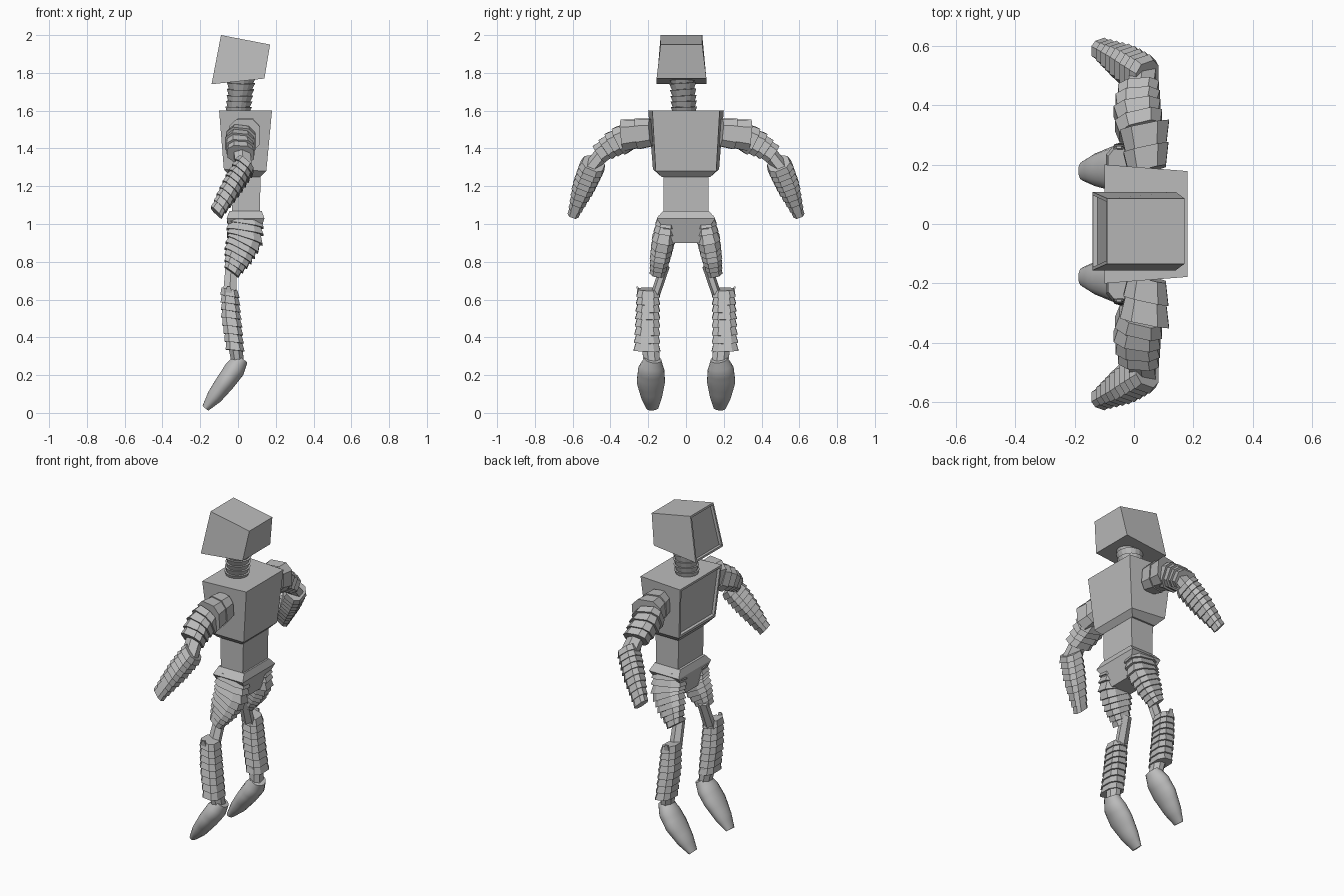
import bpy, bmesh, math
from mathutils import Vector

cube = bpy.data.objects.get("Cube")
if cube:
    bpy.data.objects.remove(cube)

grey = bpy.data.materials.new("plain grey")
grey.use_nodes = True
grey.diffuse_color = (0.5, 0.5, 0.5, 1)
grey.node_tree.nodes["Principled BSDF"].inputs["Base Color"].default_value = (0.5, 0.5, 0.5, 1)


def finish(name, bm, smooth=False):
    bmesh.ops.recalc_face_normals(bm, faces=bm.faces)
    mesh = bpy.data.meshes.new(name)
    bm.to_mesh(mesh)
    bm.free()
    mesh.materials.append(grey)
    obj = bpy.data.objects.new(name, mesh)
    bpy.context.collection.objects.link(obj)
    for p in mesh.polygons:
        p.use_smooth = smooth
    return obj


def skin(bm, rings):
    """Closed tube through rings of points."""
    loops = [[bm.verts.new(p) for p in ring] for ring in rings]
    n = len(loops[0])
    for a, b in zip(loops, loops[1:]):
        for i in range(n):
            bm.faces.new((a[i], a[(i + 1) % n], b[(i + 1) % n], b[i]))
    bm.faces.new(loops[0])
    bm.faces.new(loops[-1])


def block(name, levels, cy=0, frame=0):
    """Four-sided loft; a level is (x front, z front, y half, x back, z back, y half)."""
    bm = bmesh.new()
    skin(bm, [[(xf, cy - hf, zf), (xb, cy - hb, zb), (xb, cy + hb, zb), (xf, cy + hf, zf)]
              for xf, zf, hf, xb, zb, hb in levels])
    bmesh.ops.recalc_face_normals(bm, faces=bm.faces)
    if frame:
        # sunken panel on the largest face that looks forward (-x)
        bm.normal_update()
        face = max((f for f in bm.faces if f.normal.x < -0.8), key=lambda f: f.calc_area())
        bmesh.ops.inset_region(bm, faces=[face], thickness=frame, depth=0)
        bmesh.ops.inset_region(bm, faces=[face], thickness=0.004, depth=-0.015)
    return finish(name, bm)


def sample(path, t):
    """Interpolate (x, y, z, half across x, half across other) along a path."""
    k = t * (len(path) - 1)
    i = min(int(k), len(path) - 2)
    return [a + (b - a) * (k - i) for a, b in zip(path[i], path[i + 1])]


def ring_at(path, t, side, sides, scale=1.0, tilt=0.0, square=1.0):
    x, y, z, a, b = sample(path, t)
    lo, hi = sample(path, max(t - 0.1, 0)), sample(path, min(t + 0.1, 1))
    axis = (Vector(hi[:3]) - Vector(lo[:3])).normalized()
    u = (Vector((1, 0, 0)) - axis * axis.x).normalized()
    v = axis.cross(u)
    ring = []
    for i in range(sides):
        ang = 2 * math.pi * (i + 0.5) / sides
        c, s = math.cos(ang), math.sin(ang)
        c, s = (math.copysign(abs(q) ** square, q) for q in (c, s))
        p = Vector((x, y, z)) + (u * a * c + v * b * s) * scale + axis * tilt * c
        ring.append((p.x, p.y * side, p.z))
    return ring


def plated(name, path, count, side=1, sides=8, small=0.88, big=1.04, tilt=0.012, square=0.7):
    """Overlapping flared plates stacked along a path."""
    bm = bmesh.new()
    for i in range(count):
        t0, t1 = i / count, (i + 1) / count
        skin(bm, [ring_at(path, t0, side, sides, small, tilt, square),
                  ring_at(path, t1, side, sides, big, tilt, square)])
    return finish(name, bm)


def tube(name, path, side, sides, steps, smooth=False):
    bm = bmesh.new()
    skin(bm, [ring_at(path, i / steps, side, sides) for i in range(steps + 1)])
    return finish(name, bm, smooth)


# Head and neck
block("head", [(-0.14, 1.74, 0.132, 0.14, 1.77, 0.132),
               (-0.09, 2.0, 0.11, 0.17, 1.95, 0.11)], cy=-0.024, frame=0.016)
plated("neck", [(0.0, -0.01, 1.59, 0.068, 0.068), (0.01, -0.013, 1.68, 0.068, 0.068),
                (0.02, -0.02, 1.78, 0.075, 0.07)], 6, sides=16, tilt=0.006, square=1)

# Torso
block("chest", [(-0.04, 1.25, 0.13, 0.12, 1.25, 0.13), (-0.075, 1.29, 0.175, 0.15, 1.28, 0.16),
                (-0.1, 1.6, 0.2, 0.18, 1.6, 0.178)], frame=0.02)
block("waist", [(-0.03, 1.05, 0.12, 0.115, 1.05, 0.12), (-0.035, 1.26, 0.12, 0.12, 1.26, 0.12)])
block("pelvis", [(-0.03, 0.9, 0.07, 0.1, 0.9, 0.07), (-0.06, 1.03, 0.155, 0.14, 1.03, 0.155),
                 (-0.045, 1.07, 0.12, 0.125, 1.07, 0.12)])

for side, word in ((1, "right"), (-1, "left")):
    # Arm
    plated(word + "_shoulder_pad", [(0.045, 0.18, 1.485, 0.07, 0.08),
                                    (0.035, 0.33, 1.47, 0.085, 0.085)], 2, side, small=0.95)
    plated(word + "_upper_arm", [(0.02, 0.31, 1.46, 0.085, 0.085), (0.01, 0.39, 1.42, 0.08, 0.07),
                                 (0.015, 0.46, 1.37, 0.07, 0.055)], 4, side)
    tube(word + "_elbow", [(0.02, 0.43, 1.39, 0.05, 0.04), (0.03, 0.51, 1.29, 0.05, 0.04)], side, 6, 1)
    plated(word + "_forearm", [(0.045, 0.49, 1.32, 0.06, 0.07), (-0.03, 0.54, 1.2, 0.058, 0.062),
                               (-0.115, 0.592, 1.06, 0.04, 0.032)], 9, side)
    # Leg
    plated(word + "_thigh", [(0.04, 0.1, 1.03, 0.1, 0.055), (0.035, 0.118, 0.92, 0.1, 0.063),
                             (0.0, 0.135, 0.83, 0.082, 0.055),
                             (-0.035, 0.15, 0.745, 0.045, 0.042)], 9, side)
    tube(word + "_knee", [(-0.035, 0.11, 0.78, 0.035, 0.025),
                          (-0.045, 0.165, 0.62, 0.04, 0.025)], side, 6, 1)
    plated(word + "_shin", [(-0.045, 0.2, 0.655, 0.05, 0.062), (-0.035, 0.203, 0.5, 0.055, 0.067),
                            (-0.015, 0.207, 0.33, 0.05, 0.072)], 8, side)
    tube(word + "_knee_spike", [(-0.05, 0.25, 0.62, 0.03, 0.008),
                                (-0.05, 0.258, 0.67, 0.012, 0.006)], side, 4, 1)
    tube(word + "_ankle", [(-0.015, 0.19, 0.36, 0.04, 0.05), (0.0, 0.18, 0.26, 0.035, 0.045)], side, 8, 1)
    # Foot
    tube(word + "_foot", [(0.015, 0.175, 0.285, 0.04, 0.045), (-0.018, 0.184, 0.23, 0.055, 0.07),
                          (-0.065, 0.186, 0.165, 0.052, 0.076), (-0.125, 0.182, 0.085, 0.042, 0.056),
                          (-0.172, 0.178, 0.025, 0.02, 0.032)], side, 16, 12, smooth=True)
    bpy.context.view_layer.objects.active = bpy.data.objects[word + "_foot"]
    bpy.data.objects[word + "_foot"].select_set(True)
    bpy.ops.object.shade_smooth_by_angle(angle=math.radians(50))
    bpy.data.objects[word + "_foot"].select_set(False)
